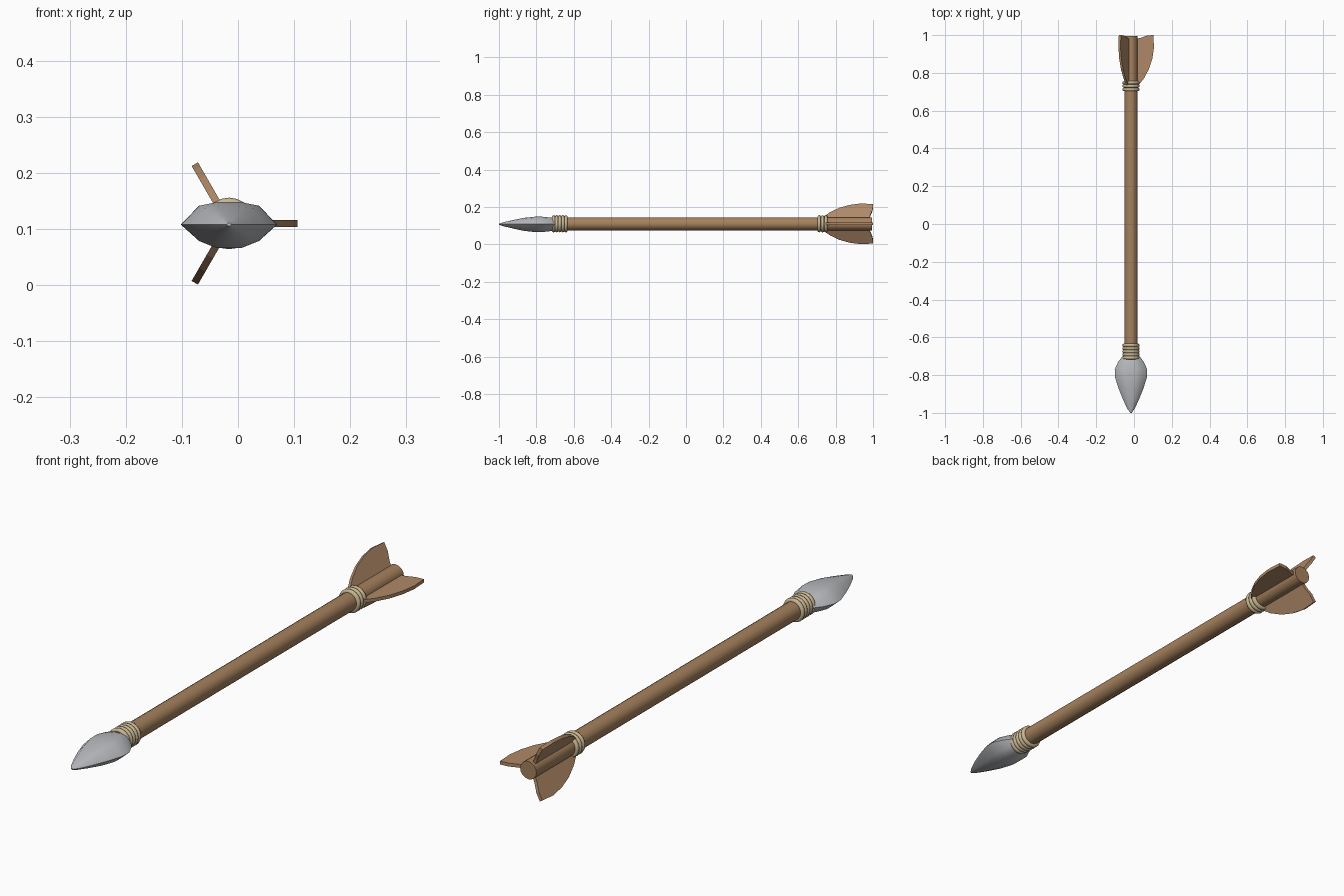
import bpy, bmesh, math
from mathutils import Matrix, Vector

if "Cube" in bpy.data.objects:
    bpy.data.objects.remove(bpy.data.objects["Cube"])

CX, CZ = -0.016, 0.11  # arrow axis


def material(name, col):
    m = bpy.data.materials.new(name)
    m.diffuse_color = (*col, 1)
    m.use_nodes = True
    m.node_tree.nodes["Principled BSDF"].inputs["Base Color"].default_value = m.diffuse_color
    return m


WOOD = material("shaft wood", (0.38, 0.22, 0.11))
FIN = material("fin wood", (0.43, 0.25, 0.14))
STONE = material("grey stone", (0.48, 0.49, 0.51))
ROPE = material("pale cord", (0.58, 0.47, 0.29))


def finish(name, bm, mat, angle=None):
    bmesh.ops.recalc_face_normals(bm, faces=bm.faces)
    me = bpy.data.meshes.new(name)
    bm.to_mesh(me)
    bm.free()
    me.materials.append(mat)
    ob = bpy.data.objects.new(name, me)
    bpy.context.collection.objects.link(ob)
    if angle:
        bpy.context.view_layer.objects.active = ob
        ob.select_set(True)
        bpy.ops.object.shade_smooth_by_angle(angle=math.radians(angle))
        ob.select_set(False)
    return ob


def loft(bm, rings):
    """Skin a list of equal-sized point rings and cap both ends."""
    vs = [[bm.verts.new(p) for p in r] for r in rings]
    n = len(vs[0])
    for a, b in zip(vs, vs[1:]):
        for i in range(n):
            j = (i + 1) % n
            bm.faces.new((a[i], a[j], b[j], b[i]))
    bm.faces.new(vs[0])
    bm.faces.new(vs[-1][::-1])


# Shaft
bm = bmesh.new()
loft(bm, [[(CX + 0.035 * math.cos(math.tau * i / 16), y,
            CZ + 0.035 * math.sin(math.tau * i / 16)) for i in range(16)]
          for y in (-0.72, 0.995)])
finish("shaft", bm, WOOD, 40)

# Stone head: faceted lens section scaled along the axis
section = [(1, 0), (0.62, 0.8), (0.25, 0.95), (-0.25, 0.95), (-0.62, 0.8),
           (-1, 0), (-0.62, -0.7), (-0.25, -1), (0.25, -1), (0.62, -0.7)]
stations = [(-1.0, 0.004, 0.003), (-0.975, 0.021, 0.011), (-0.93, 0.042, 0.022),
            (-0.87, 0.066, 0.035), (-0.81, 0.085, 0.042), (-0.77, 0.086, 0.042),
            (-0.73, 0.068, 0.038), (-0.70, 0.045, 0.033)]
bm = bmesh.new()
loft(bm, [[(CX + sx * w, y, CZ - 0.002 + sz * h) for sx, sz in section]
          for y, w, h in stations])
finish("arrow_head", bm, STONE, 40)


# Cord bindings: a row of rings
def binding(name, y0, y1, count, major, minor):
    bm = bmesh.new()
    N, M = 20, 8
    for k in range(count):
        y = y0 + (y1 - y0) * k / (count - 1)
        grid = []
        for i in range(N):
            a = math.tau * i / N
            row = []
            for j in range(M):
                b = math.tau * j / M
                r = major + minor * math.cos(b)
                row.append(bm.verts.new((CX + r * math.cos(a), y + minor * math.sin(b),
                                         CZ + r * math.sin(a))))
            grid.append(row)
        for i in range(N):
            for j in range(M):
                p, q = grid[i], grid[(i + 1) % N]
                bm.faces.new((p[j], p[(j + 1) % M], q[(j + 1) % M], q[j]))
    finish(name, bm, ROPE, 60)


binding("front_binding", -0.708, -0.642, 5, 0.037, 0.009)
binding("rear_binding", 0.712, 0.748, 3, 0.037, 0.009)

# Three fins: flat outline (distance from axis, y) rotated about the shaft
outline = [(0.02, 0.72), (0.04, 0.735), (0.068, 0.77), (0.095, 0.82), (0.113, 0.875),
           (0.122, 0.935), (0.118, 1.0), (0.085, 0.998), (0.05, 0.985), (0.02, 0.98)]
for k in range(3):
    bm = bmesh.new()
    loft(bm, [[(r, y, t) for r, y in outline] for t in (-0.0065, 0.0065)])
    rot = Matrix.Translation(Vector((CX, 0, CZ))) @ Matrix.Rotation(k * math.tau / 3, 4, 'Y')
    bm.transform(rot)
    finish(f"fin_{k + 1}", bm, FIN)
